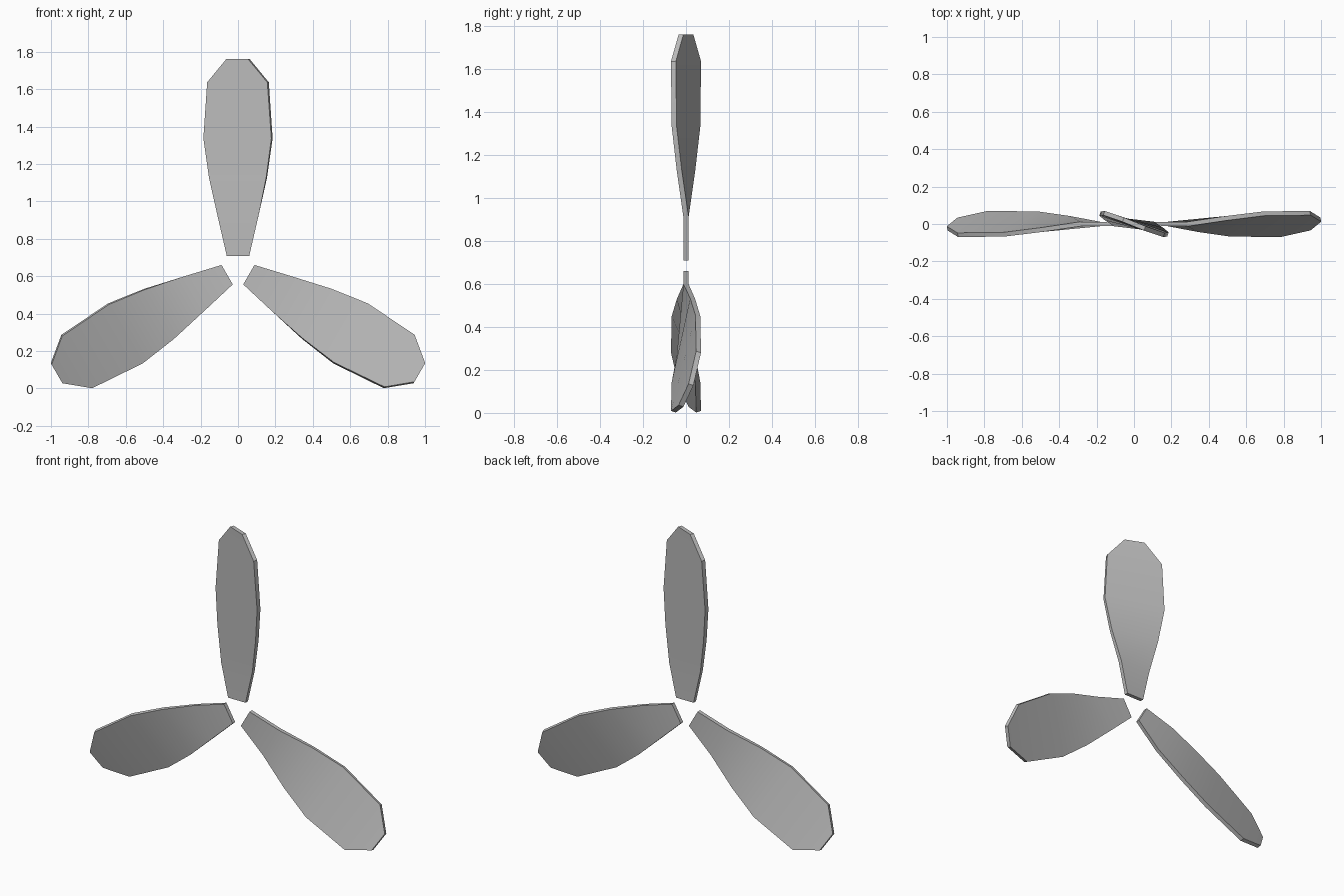
import bpy, bmesh
from math import radians, sin, cos
from mathutils import Matrix, Vector

cube = bpy.data.objects.get("Cube")
if cube:
    bpy.data.objects.remove(cube, do_unlink=True)

# Single grey material
grey = bpy.data.materials.new("light_grey")
grey.use_nodes = True
colour = (0.5, 0.5, 0.5, 1)
grey.diffuse_color = colour
grey.node_tree.nodes["Principled BSDF"].inputs["Base Color"].default_value = colour

HUB = Vector((0, 0, 0.642))
HALF_THICK = 0.012
# Blade stations: radius, half width, twist in degrees
STATIONS = [(0.067, 0.06, 0), (0.27, 0.107, 0), (0.485, 0.156, 11.5),
            (0.695, 0.19, 17), (0.995, 0.171, 20), (1.12, 0.062, 22)]


def make_blade(name, angle):
    """Loft a twisted flat bar through the stations and turn it about the hub."""
    bm = bmesh.new()
    rings = []
    for radius, half, twist in STATIONS:
        c, s = cos(radians(twist)), sin(radians(twist))
        ring = []
        for u, v in ((-1, -1), (1, -1), (1, 1), (-1, 1)):
            a, b = u * half, v * HALF_THICK
            ring.append(bm.verts.new((a * c + b * s, b * c - a * s, radius)))
        rings.append(ring)
    for low, high in zip(rings, rings[1:]):
        for i in range(4):
            j = (i + 1) % 4
            bm.faces.new((low[i], low[j], high[j], high[i]))
    bm.faces.new(rings[0][::-1])
    bm.faces.new(rings[-1])
    bmesh.ops.recalc_face_normals(bm, faces=bm.faces)
    bm.transform(Matrix.Translation(HUB) @ Matrix.Rotation(radians(angle), 4, "Y"))

    mesh = bpy.data.meshes.new(name)
    bm.to_mesh(mesh)
    bm.free()
    mesh.materials.append(grey)
    blade = bpy.data.objects.new(name, mesh)
    bpy.context.collection.objects.link(blade)

    # Smooth twisted faces, crisp rim
    bpy.ops.object.select_all(action="DESELECT")
    blade.select_set(True)
    bpy.context.view_layer.objects.active = blade
    bpy.ops.object.shade_smooth_by_angle(angle=radians(30))


# Three blades around the hub axis
for name, angle in (("top_blade", 0), ("left_blade", 120), ("right_blade", 240)):
    make_blade(name, angle)
